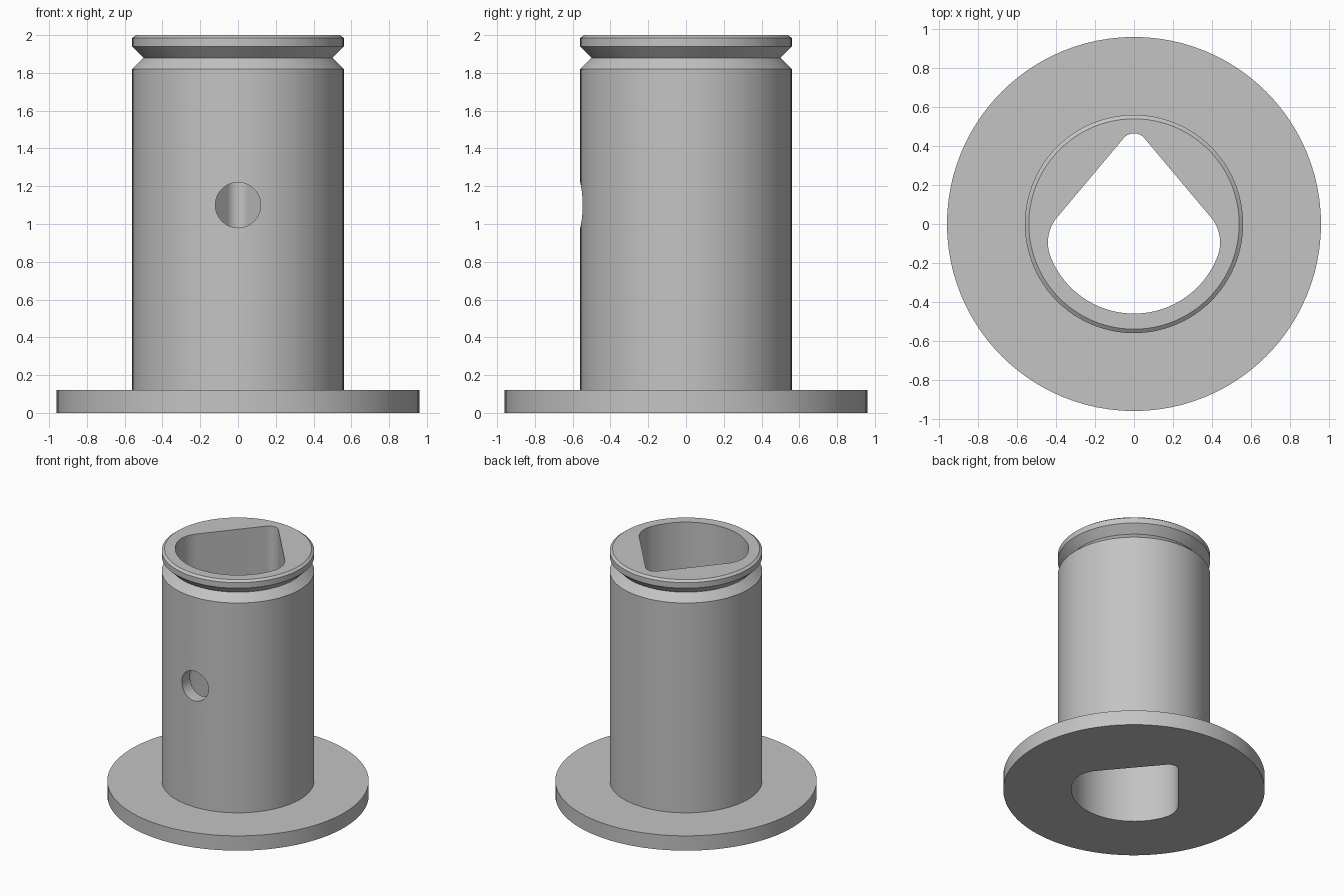
import bpy, bmesh
from math import cos, sin, pi, atan2, acos, hypot
from mathutils import Matrix, Vector

cube = bpy.data.objects.get("Cube")
if cube:
    bpy.data.objects.remove(cube, do_unlink=True)

# Single grey material
grey = bpy.data.materials.new("light grey")
grey.use_nodes = True
colour = (0.55, 0.55, 0.55, 1)
grey.diffuse_color = colour
grey.node_tree.nodes["Principled BSDF"].inputs["Base Color"].default_value = colour


def make_object(name, bm):
    bmesh.ops.recalc_face_normals(bm, faces=bm.faces)
    mesh = bpy.data.meshes.new(name)
    bm.to_mesh(mesh)
    bm.free()
    mesh.materials.append(grey)
    obj = bpy.data.objects.new(name, mesh)
    bpy.context.collection.objects.link(obj)
    return obj


def lathe(name, profile, steps=96):
    """Solid of revolution with flat n-gon caps."""
    bm = bmesh.new()
    rings = [[bm.verts.new((r * cos(2 * pi * i / steps), r * sin(2 * pi * i / steps), z))
              for i in range(steps)] for r, z in profile]
    for low, high in zip(rings, rings[1:]):
        for i in range(steps):
            j = (i + 1) % steps
            bm.faces.new((low[i], low[j], high[j], high[i]))
    bm.faces.new(rings[0])
    bm.faces.new(rings[-1])
    return make_object(name, bm)


def arc(cx, cy, r, start, end, steps):
    return [(cx + r * cos(start + (end - start) * i / steps),
             cy + r * sin(start + (end - start) * i / steps)) for i in range(steps + 1)]


def bore_outline():
    """Rounded teardrop: a big front arc, two side corners and a small back tip."""
    big, side, tip = 0.46, 0.2, 0.07
    sx, sy, ty = 0.242, -0.095, 0.395
    join = atan2(sy, sx)
    tangent = atan2(ty - sy, -sx) - acos((side - tip) / hypot(sx, ty - sy))
    half = arc(0, 0, big, -pi / 2, join, 20)
    half += arc(sx, sy, side, join, tangent, 12)[1:]
    half += arc(0, ty, tip, tangent, pi / 2, 8)
    return half + [(-x, y) for x, y in half[-2:0:-1]]


# Flanged sleeve with a V groove and a chamfered rim
sleeve = lathe("flanged_sleeve", [
    (0.96, 0), (0.96, 0.12), (0.56, 0.12), (0.56, 1.82),
    (0.5, 1.88), (0.56, 1.94), (0.56, 1.985), (0.54, 2)])

# Teardrop bore cutter
bm = bmesh.new()
base = bm.faces.new([bm.verts.new((x, y, -0.1)) for x, y in bore_outline()])
top = bmesh.ops.extrude_face_region(bm, geom=[base])["geom"]
bmesh.ops.translate(bm, vec=Vector((0, 0, 2.2)),
                    verts=[v for v in top if isinstance(v, bmesh.types.BMVert)])
bore = make_object("bore_cutter", bm)

# Round pin hole cutter, through the front wall only
bm = bmesh.new()
bmesh.ops.create_cone(bm, cap_ends=True, segments=48, radius1=0.12, radius2=0.12, depth=0.6,
                      matrix=Matrix.Translation((0, -0.5, 1.1)) @ Matrix.Rotation(pi / 2, 4, "X"))
pin_hole = make_object("pin_hole_cutter", bm)

# Cut both openings
bpy.context.view_layer.objects.active = sleeve
for cutter in (bore, pin_hole):
    mod = sleeve.modifiers.new("cut", "BOOLEAN")
    mod.operation = "DIFFERENCE"
    mod.solver = "EXACT"
    mod.object = cutter
    bpy.ops.object.modifier_apply(modifier=mod.name)
    bpy.data.objects.remove(cutter, do_unlink=True)

# Smooth walls, crisp edges
bpy.ops.object.select_all(action="DESELECT")
sleeve.select_set(True)
bpy.ops.object.shade_smooth_by_angle(angle=pi / 9)
